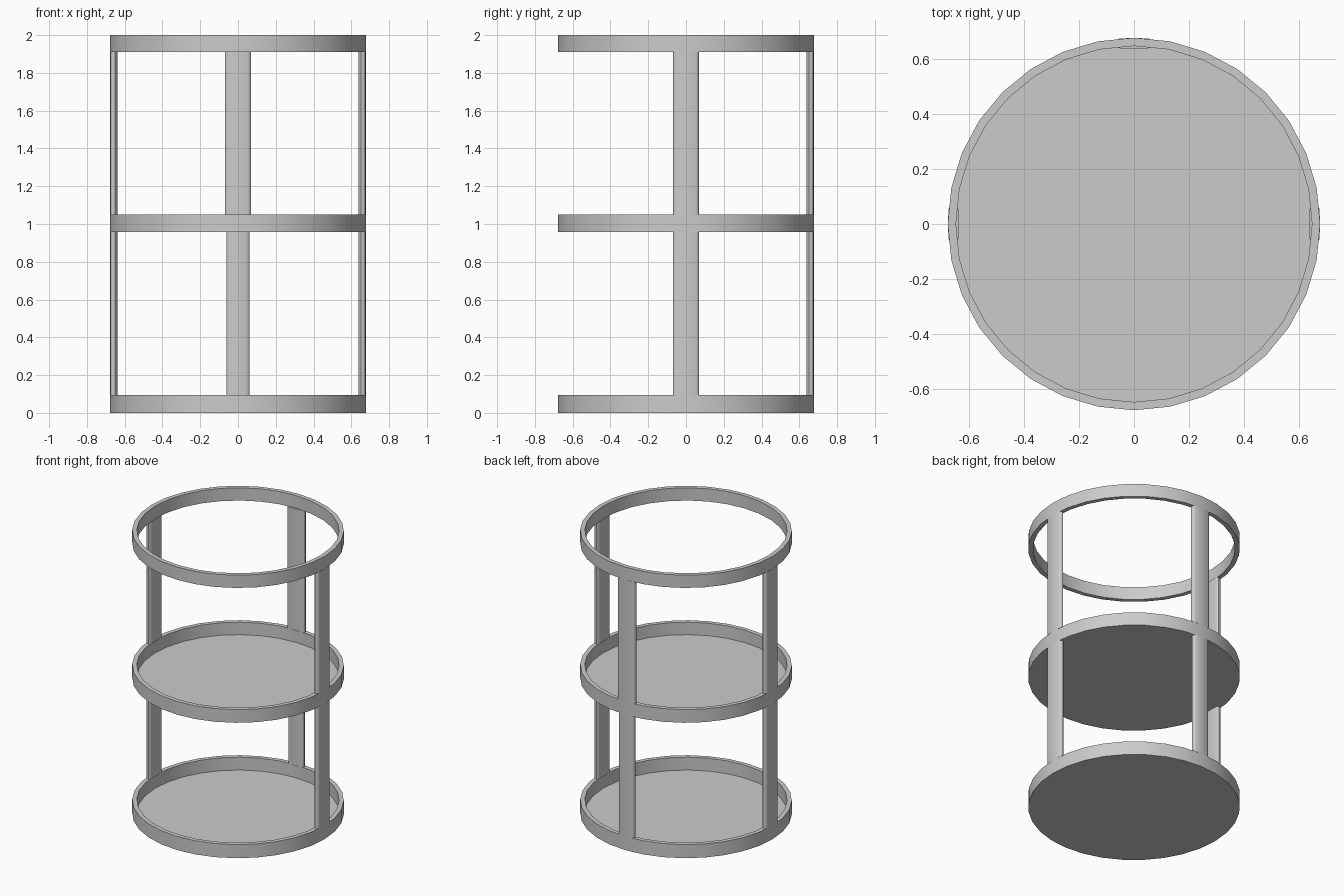
import bpy, bmesh, math

if "Cube" in bpy.data.objects:
    bpy.data.objects.remove(bpy.data.objects["Cube"])

SIDES = 32
R_OUT, R_IN = 0.678, 0.648


def finish(bm, name):
    bmesh.ops.recalc_face_normals(bm, faces=bm.faces)
    mesh = bpy.data.meshes.new(name)
    bm.to_mesh(mesh)
    bm.free()
    obj = bpy.data.objects.new(name, mesh)
    bpy.context.collection.objects.link(obj)
    bpy.ops.object.select_all(action='DESELECT')
    obj.select_set(True)
    bpy.context.view_layer.objects.active = obj
    bpy.ops.object.shade_smooth_by_angle(angle=math.radians(35))
    return obj


def lathe(name, profile, closed):
    bm = bmesh.new()
    loops = []
    for r, z in profile:
        loops.append([bm.verts.new((r * math.cos(2 * math.pi * i / SIDES),
                                    r * math.sin(2 * math.pi * i / SIDES), z))
                      for i in range(SIDES)])
    pairs = list(zip(loops, loops[1:]))
    if closed:
        pairs.append((loops[-1], loops[0]))
    else:
        bm.faces.new(loops[0])
        bm.faces.new(loops[-1])
    for a, b in pairs:
        for i in range(SIDES):
            j = (i + 1) % SIDES
            bm.faces.new((a[i], a[j], b[j], b[i]))
    return finish(bm, name)


def tray(name, z0, z1, floor=0.005):
    return lathe(name, [(R_OUT, z0), (R_OUT, z1), (R_IN, z1), (R_IN, z0 + floor)], False)


def post(name, angle, z0, z1, half):
    # cross-section: outer side flush with the rim, rounded corners
    side = [(0.675, 0.78 * half), (0.671, 0.92 * half), (0.663, half),
            (0.651, half), (0.643, 0.9 * half), (0.639, 0.7 * half)]
    section = [(R_OUT, 0)] + side + [(0.638, 0)] + [(x, -y) for x, y in reversed(side)]
    c, s = math.cos(angle), math.sin(angle)
    bm = bmesh.new()
    low, high = [[bm.verts.new((x * c - y * s, x * s + y * c, z)) for x, y in section]
                 for z in (z0, z1)]
    bm.faces.new(low)
    bm.faces.new(high)
    for i in range(len(section)):
        j = (i + 1) % len(section)
        bm.faces.new((low[i], low[j], high[j], high[i]))
    return finish(bm, name)


# Two shelves with raised rims and an open ring on top
tray("bottom_shelf", 0.0, 0.096)
tray("middle_shelf", 0.957, 1.05)
lathe("top_ring", [(R_OUT, 1.91), (R_OUT, 2.0), (R_IN, 2.0), (R_IN, 1.91)], True)

# Posts at right, back and left, in two tiers
for label, deg in (("right", 0), ("back", 90), ("left", 180)):
    lower_half = 0.06 if label == "back" else 0.07
    post("lower_post_" + label, math.radians(deg), 0.095, 0.958, lower_half)
    post("upper_post_" + label, math.radians(deg), 1.049, 1.911, 0.068)
